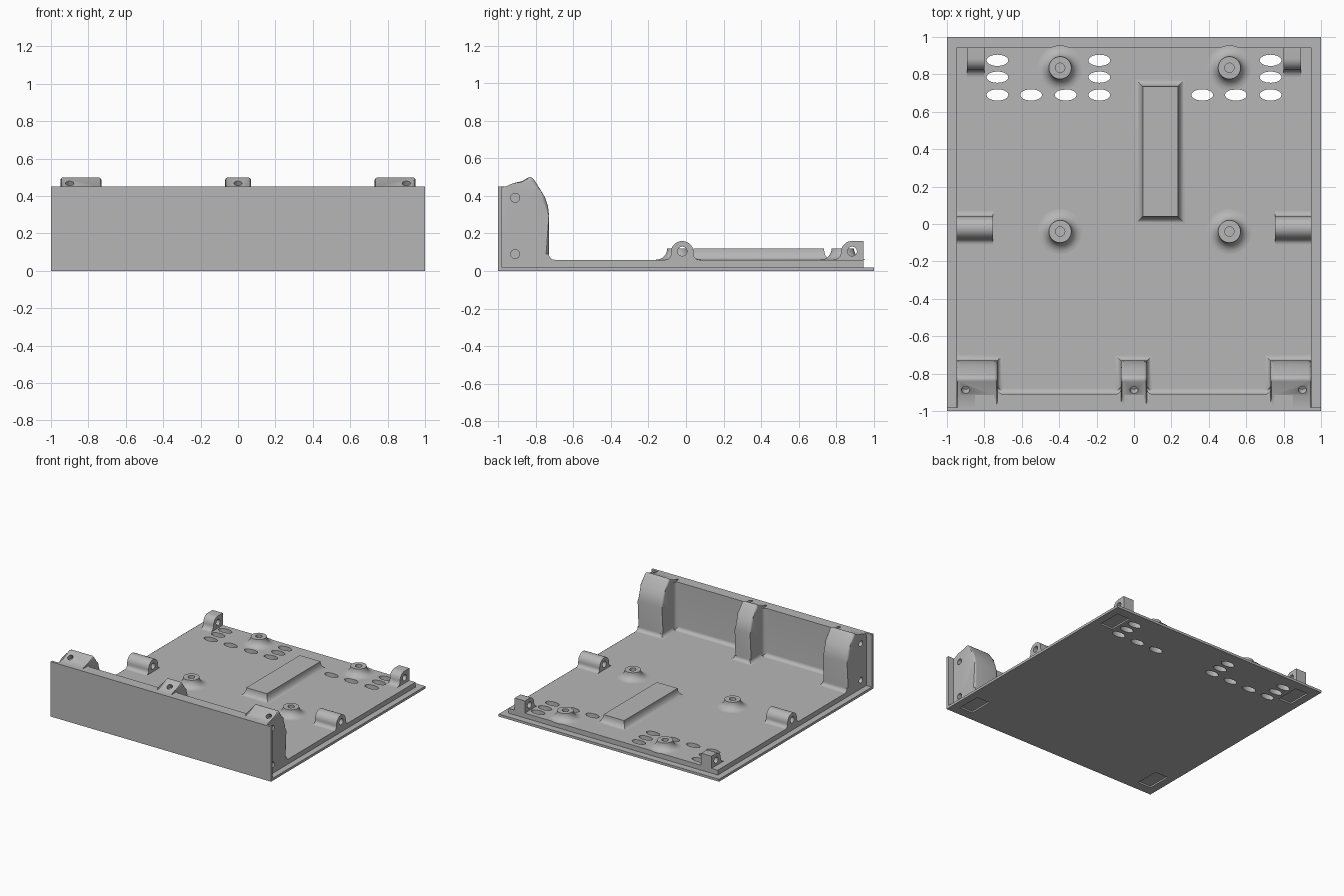
import bpy, bmesh
from math import sin, cos, pi, radians
from mathutils import Vector, Matrix

cube = bpy.data.objects.get("Cube")
if cube:
    bpy.data.objects.remove(cube)

GREY = (0.47, 0.47, 0.47, 1)
mat = bpy.data.materials.new("plain_grey")
mat.use_nodes = True
mat.diffuse_color = GREY
mat.node_tree.nodes["Principled BSDF"].inputs["Base Color"].default_value = GREY

FLOOR = 0.06


def finish(name, bm):
    bmesh.ops.recalc_face_normals(bm, faces=bm.faces)
    me = bpy.data.meshes.new(name)
    bm.to_mesh(me)
    bm.free()
    me.materials.append(mat)
    ob = bpy.data.objects.new(name, me)
    bpy.context.collection.objects.link(ob)
    return ob


def activate(ob):
    bpy.ops.object.select_all(action='DESELECT')
    ob.select_set(True)
    bpy.context.view_layer.objects.active = ob


def smooth(ob):
    activate(ob)
    bpy.ops.object.shade_smooth_by_angle(angle=radians(35))


def loft(bm, rings):
    """Closed solid through equal-length rings of points."""
    vs = [[bm.verts.new(p) for p in r] for r in rings]
    n = len(vs[0])
    for a, b in zip(vs, vs[1:]):
        for i in range(n):
            j = (i + 1) % n
            bm.faces.new((a[i], a[j], b[j], b[i]))
    bm.faces.new(vs[0])
    bm.faces.new(vs[-1])


def prism(name, pts, lo, hi, axis="x", round_edges=0):
    put = (lambda p, t: (t, p[0], p[1])) if axis == "x" else (lambda p, t: (p[0], p[1], t))
    bm = bmesh.new()
    loft(bm, [[put(p, t) for p in pts] for t in (lo, hi)])
    if round_edges:
        rim = [e for e in bm.edges
               if abs(e.verts[0].co.x - e.verts[1].co.x) < 1e-5
               and max(v.co.y for v in e.verts) > -0.97
               and max(v.co.z for v in e.verts) > FLOOR]
        bmesh.ops.bevel(bm, geom=rim, offset=round_edges, segments=4, profile=0.5,
                        affect='EDGES', clamp_overlap=False)
    return finish(name, bm)


def box(name, x0, x1, y0, y1, z0, z1):
    return prism(name, [(x0, y0), (x1, y0), (x1, y1), (x0, y1)], z0, z1, "z")


def arc(cx, cy, r, a0, a1, n=8):
    return [(cx + r * cos(radians(a0 + (a1 - a0) * i / n)),
             cy + r * sin(radians(a0 + (a1 - a0) * i / n))) for i in range(n + 1)]


def coved_block(name, x0, x1, y0, y1, top, r, lock=(False, False)):
    """Rectangular mound whose sides sweep out to the floor; locked x sides stay flush."""
    bm, rings = bmesh.new(), []
    for i in range(9):
        a = pi / 2 * i / 8
        o = r * (1 - sin(a))
        z = FLOOR + (top - FLOOR) * (1 - cos(a))
        xa, xb = x0 - o * (not lock[0]), x1 + o * (not lock[1])
        rings.append([(xa, y0 - o, z), (xb, y0 - o, z), (xb, y1 + o, z), (xa, y1 + o, z)])
    loft(bm, rings)
    return finish(name, bm)


def cut(ob, holes):
    """Holes are (centre, direction, radii, depth, sides)."""
    bm = bmesh.new()
    for c, d, (rx, ry), depth, sides in holes:
        turn = Vector(d).to_track_quat('Z', 'Y').to_matrix().to_4x4()
        spin = Matrix.Rotation(pi / 4 if sides == 4 else 0, 4, 'Z')
        m = Matrix.Translation(c) @ turn @ Matrix.Diagonal((rx, ry, 1, 1)) @ spin
        bmesh.ops.create_cone(bm, cap_ends=True, segments=sides, radius1=1, radius2=1,
                              depth=depth, matrix=m)
    cutter = finish("cutter", bm)
    cutter.hide_render = True
    mod = ob.modifiers.new("holes", 'BOOLEAN')
    mod.operation, mod.solver, mod.object = 'DIFFERENCE', 'EXACT', cutter
    activate(ob)
    bpy.ops.object.modifier_apply(modifier=mod.name)
    bpy.data.objects.remove(cutter)


# Base flange and raised floor, pierced by oval vents
vents = [(x, y) for x in (-0.73, -0.185, 0.73) for y in (0.875, 0.785)]
vents += [(x, 0.69) for x in (-0.73, -0.55, -0.365, -0.185, 0.365, 0.545, 0.73)]
ovals = [((x, y, 0.03), (0, 0, 1), (0.058, 0.03), 0.2, 32) for x, y in vents]
# Shallow rectangular foot recesses underneath
k = 2 ** 0.5
feet = [((x, y, 0), (0, 0, 1), (0.06 * k, 0.1 * k), 0.026, 4)
        for x in (-0.875, 0.875) for y in (-0.82, 0.82)]
flange = box("base_flange", -1, 1, -1, 1, 0, 0.02)
cut(flange, ovals + feet)
floor = box("raised_floor", -0.95, 0.95, -0.985, 0.945, 0.016, FLOOR)
cut(floor, ovals)
smooth(flange)
smooth(floor)

# Front panel and the thicker wall behind it, coved into the floor
box("front_panel", -1, 1, -1, -0.98, 0, 0.45)
wall = [(-0.985, 0.05), (-0.88, 0.05)] + arc(-0.88, FLOOR + 0.03, 0.03, 270, 180)
smooth(prism("front_wall", wall + [(-0.91, 0.45), (-0.985, 0.45)], -0.85, 0.85))

# Tall posts on the front wall
profile = [(-0.985, 0.05), (-0.73, 0.05), (-0.73, 0.3), (-0.735, 0.345), (-0.75, 0.39),
           (-0.77, 0.425), (-0.81, 0.488), (-0.82, 0.497), (-0.83, 0.5), (-0.842, 0.497),
           (-0.915, 0.45), (-0.985, 0.45)]
for name, x0, x1, hole_x, side in (("right_post", -0.95, -0.73, -0.9, -1),
                                   ("middle_post", -0.07, 0.07, 0, 0),
                                   ("left_post", 0.73, 0.95, 0.9, 1)):
    post = prism(name, profile, x0, x1, "x", 0.018)
    holes = [((hole_x, -0.887, 0.468), (0, -0.54, 0.84), (0.022, 0.022), 0.08, 24)]
    if side:
        holes += [((side * 0.95, -0.91, z), (1, 0, 0), (0.024, 0.024), 0.08, 24)
                  for z in (0.09, 0.39)]
    cut(post, holes)
    smooth(post)
    # Cove around the post foot and up the inside corners
    smooth(coved_block(name + "_foot", x0, x1 if side < 1 else 0.95, -0.87, -0.73, 0.09,
                       0.03, (side < 0, side > 0)))
    for x, s in ((x0, -1), (x1, 1)):
        if s != side:
            cove = [(x, -0.91)] + [(x + s * (0.03 + p), -0.88 + q)
                                   for p, q in arc(0, 0, 0.03, 180, 270)]
            cove = [(x, -0.91)] + [(x + s * 0.03 * (1 - cos(a)), -0.88 - 0.03 * sin(a))
                                   for a in [pi / 12 * i for i in range(7)]]
            smooth(prism(name + "_corner", cove, 0.05, 0.45, "z"))

# Hinge lugs at mid-length and at the back, each with a through hole
mid = ([(0.07, 0.05)] + arc(0.07, 0.09, 0.03, 270, 180) + arc(-0.02, 0.1, 0.06, 0, 180, 16)
       + arc(-0.11, 0.09, 0.03, 0, -90) + [(-0.11, 0.05)])
back = ([(0.945, 0.05), (0.945, 0.16)] + arc(0.885, 0.1, 0.06, 90, 180)
        + arc(0.785, 0.1, 0.04, 0, -90) + [(0.785, 0.05)])
for side, word in ((-1, "right"), (1, "left")):
    for part, pts, a, b, y in (("middle_lug", mid, 0.755, 0.95, -0.02),
                               ("back_lug", back, 0.8, 0.893, 0.885)):
        lug = prism(word + "_" + part, pts, side * a, side * b)
        cut(lug, [((side * 0.85, y, 0.105), (1, 0, 0), (0.025, 0.025), 0.5, 24)])
        smooth(lug)

# Flared screw bosses
boss = [(0.025, 0.066), (0.025, 0.12), (0.06, 0.12)] + arc(0.12, 0.12, 0.06, 180, 270)
for i, (x, y) in enumerate((x, y) for x in (-0.395, 0.51) for y in (-0.04, 0.835)):
    bm = bmesh.new()
    loft(bm, [[(x + r * cos(pi * t / 20), y + r * sin(pi * t / 20), z) for t in range(40)]
              for r, z in boss])
    smooth(finish("screw_boss_%d" % (i + 1), bm))

# Long raised rib
smooth(coved_block("raised_rib", 0.047, 0.235, 0.04, 0.735, 0.12, 0.038))
